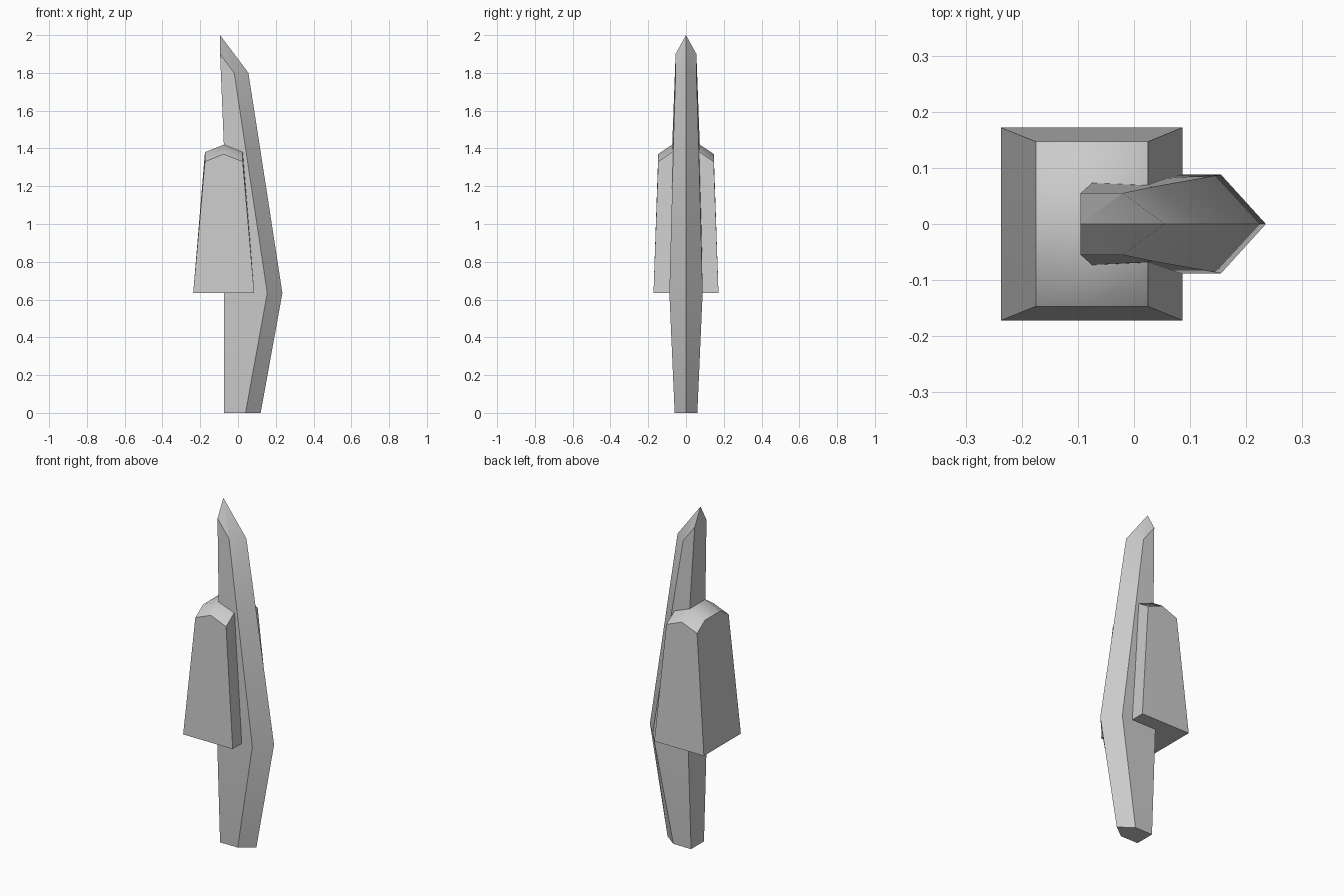
import bpy
import bmesh
import math

cube = bpy.data.objects.get("Cube")
if cube:
    bpy.data.objects.remove(cube, do_unlink=True)

GREY = 0.6
metal = bpy.data.materials.new("light_grey")
metal.use_nodes = True
metal.diffuse_color = (GREY, GREY, GREY, 1)
metal.node_tree.nodes["Principled BSDF"].inputs["Base Color"].default_value = (GREY, GREY, GREY, 1)


def finish(bm, name):
    """Turn a bmesh into a smooth shaded object, keeping its sharp edges."""
    bmesh.ops.recalc_face_normals(bm, faces=bm.faces)
    for face in bm.faces:
        face.smooth = True
    mesh = bpy.data.meshes.new(name)
    bm.to_mesh(mesh)
    bm.free()
    mesh.materials.append(metal)
    obj = bpy.data.objects.new(name, mesh)
    bpy.context.collection.objects.link(obj)
    return obj


def build_blade():
    # Each station: height of back, side and ridge; their x; half widths of back and side
    stations = [
        ((0, 0, 0), (-0.075, 0.04, 0.12), (0.06, 0.06)),
        ((0.635, 0.635, 0.635), (-0.075, 0.155, 0.235), (0.088, 0.088)),
        ((1.42, 1.42, 1.42), (-0.075, 0.037, 0.114), (0.073, 0.067)),
        ((1.9, 1.8, 1.8), (-0.095, -0.02, 0.055), (0.055, 0.055)),
    ]
    bm = bmesh.new()
    rings = []
    for (zb, zs, zr), (xb, xs, xr), (yb, ys) in stations:
        points = [(xb, -yb, zb), (xs, -ys, zs), (xr, 0, zr), (xs, ys, zs), (xb, yb, zb)]
        rings.append([bm.verts.new(p) for p in points])
    for low, high in zip(rings, rings[1:]):
        for i in range(5):
            j = (i + 1) % 5
            bm.faces.new((low[i], low[j], high[j], high[i]))
    bm.faces.new(rings[0][::-1])

    # Pointed tip
    tip = bm.verts.new((-0.095, 0, 2))
    top = rings[-1]
    for i in range(5):
        bm.faces.new((top[i], top[(i + 1) % 5], tip))

    # Rails are sharp, the bends along the length are soft
    for edge in bm.edges:
        edge.smooth = False
    for ring in rings[1:]:
        for i in range(5):
            bm.edges.get((ring[i], ring[(i + 1) % 5])).smooth = True
    # Lower limits of the tip's side facets stay crisp
    for a, b in ((0, 1), (3, 4)):
        bm.edges.get((top[a], top[b])).smooth = False
    return finish(bm, "blade")


def build_block():
    # Tapered block with a crowned roof, made from a grid of columns
    columns = [(-0.237, -0.175, 0), (-0.075, -0.075, 0.04), (0.086, 0.025, 0)]
    rows = [(-0.172, -0.147, 0), (-0.085, -0.073, 0.05), (0.085, 0.073, 0.05), (0.172, 0.147, 0)]
    bm = bmesh.new()
    base = [[bm.verts.new((x, y, 0.635)) for y, _, _ in rows] for x, _, _ in columns]
    roof = [[bm.verts.new((x, y, 1.33 + rise_x + rise_y)) for _, y, rise_y in rows]
            for _, x, rise_x in columns]
    for grid in (base, roof):
        for i in range(2):
            for j in range(3):
                bm.faces.new((grid[i][j], grid[i + 1][j], grid[i + 1][j + 1], grid[i][j + 1]))

    def rim(grid):
        return grid[0][:] + [grid[1][3]] + grid[2][::-1] + [grid[1][0]]

    low, high = rim(base), rim(roof)
    for i in range(len(low)):
        j = (i + 1) % len(low)
        bm.faces.new((low[i], low[j], high[j], high[i]))
    bmesh.ops.recalc_face_normals(bm, faces=bm.faces)
    for edge in bm.edges:
        edge.smooth = edge.calc_face_angle() < math.radians(46)
    return finish(bm, "tapered_block")


build_blade()
build_block()
